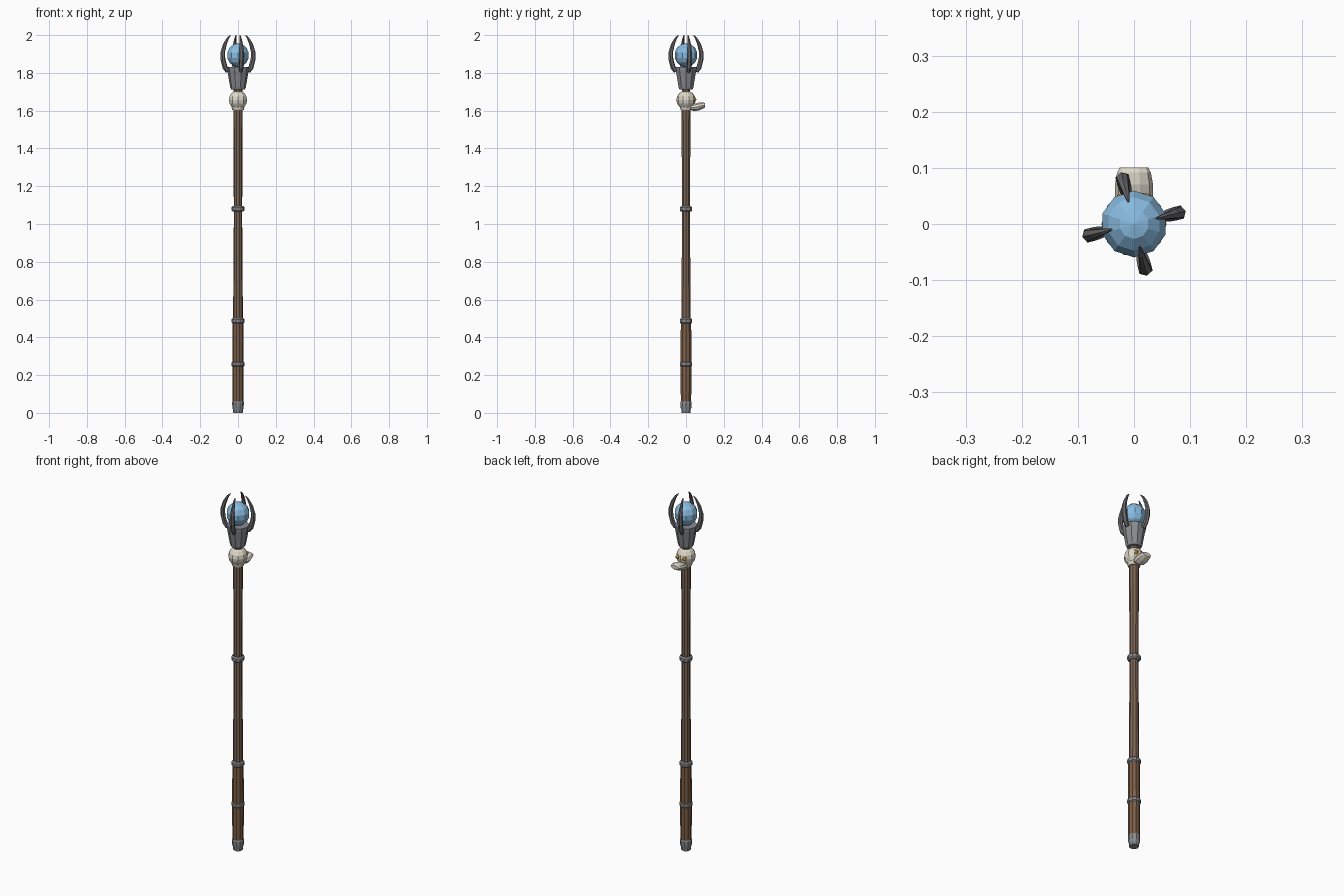
import bpy, bmesh
from math import sin, cos, pi, radians
from mathutils import Matrix, Vector

if "Cube" in bpy.data.objects:
    bpy.data.objects.remove(bpy.data.objects["Cube"])


def material(name, rgb):
    m = bpy.data.materials.new(name)
    m.diffuse_color = (*rgb, 1)
    m.use_nodes = True
    m.node_tree.nodes["Principled BSDF"].inputs["Base Color"].default_value = m.diffuse_color
    return m


WOOD = material("wood", (0.20, 0.13, 0.085))
GRIP = material("grip_leather", (0.21, 0.115, 0.065))
STEEL = material("steel", (0.25, 0.26, 0.28))
IRON = material("dark_iron", (0.14, 0.14, 0.15))
BONE = material("bone", (0.72, 0.68, 0.58))
AMBER = material("amber", (0.75, 0.35, 0.05))
GLASS = material("blue_glass", (0.25, 0.50, 0.75))


def add_mesh(name, bm, mat):
    bmesh.ops.recalc_face_normals(bm, faces=bm.faces)
    mesh = bpy.data.meshes.new(name)
    bm.to_mesh(mesh)
    bm.free()
    mesh.materials.append(mat)
    ob = bpy.data.objects.new(name, mesh)
    bpy.context.collection.objects.link(ob)
    return ob


def loft(name, rings, mat):
    """Skin a list of equal-length vertex rings and cap both ends."""
    bm = bmesh.new()
    loops = [[bm.verts.new(p) for p in ring] for ring in rings]
    n = len(loops[0])
    for a, b in zip(loops, loops[1:]):
        for i in range(n):
            j = (i + 1) % n
            bm.faces.new((a[i], a[j], b[j], b[i]))
    bm.faces.new(loops[0])
    bm.faces.new(loops[-1])
    return add_mesh(name, bm, mat)


def lathe(name, profile, mat, sides=10):
    """Turn an (radius, height) profile around the z axis."""
    angles = [2 * pi * i / sides for i in range(sides)]
    return loft(name, [[(r * cos(a), r * sin(a), z) for a in angles]
                       for r, z in profile], mat)


def ball(name, centre, scale, mat, seg=10, rings=7):
    bm = bmesh.new()
    bmesh.ops.create_uvsphere(bm, u_segments=seg, v_segments=rings, radius=1,
        matrix=Matrix.Translation(centre) @ Matrix.Diagonal((*scale, 1)))
    return add_mesh(name, bm, mat)


# Shaft and grip
lathe("shaft", [(0.027, 0.04), (0.026, 0.5), (0.022, 1.05), (0.025, 1.6),
                (0.023, 1.73)], WOOD)
lathe("grip", [(0.029, 0.05), (0.030, 0.26), (0.029, 0.49)], GRIP)

# Foot cap and the three metal bands
lathe("foot_cap", [(0.025, 0), (0.026, 0.015), (0.030, 0.03), (0.031, 0.055),
                   (0.027, 0.068)], STEEL)
for i, z in enumerate((0.258, 0.487, 1.08)):
    lathe(f"band_{i + 1}", [(0.027, z - 0.015), (0.034, z - 0.008),
                            (0.034, z + 0.008), (0.027, z + 0.015)], STEEL)

# Skull: cranium, muzzle and glowing eyes, facing the back
ball("cranium", (0, 0, 1.657), (0.051, 0.051, 0.050), BONE, 10, 8)
lathe("skull_base", [(0.030, 1.603), (0.036, 1.625)], BONE)
muzzle = []
for y, z, w, h in ((0.025, 1.617, 0.027, 0.014), (0.045, 1.617, 0.034, 0.021),
                   (0.070, 1.623, 0.034, 0.022), (0.092, 1.628, 0.030, 0.017),
                   (0.101, 1.629, 0.025, 0.011)):
    muzzle.append([(w * cos(a), y, z + h * sin(a))
                   for a in (2 * pi * i / 10 for i in range(10))])
loft("muzzle", muzzle, BONE)
for side, s in (("left", -1), ("right", 1)):
    ball(f"{side}_eye", (s * 0.022, 0.044, 1.660), (0.011, 0.011, 0.011), AMBER, 8, 6)

# Flared socket and the orb
lathe("socket", [(0.037, 1.713), (0.041, 1.722), (0.057, 1.815),
                 (0.058, 1.832), (0.045, 1.832)], STEEL)
ball("orb", (0, 0, 1.894), (0.061, 0.061, 0.063), GLASS)

# Four curved claws: radius, height, radial half depth, tangential half width
CLAW = ((0.055, 1.808, 0.013, 0.010), (0.071, 1.830, 0.014, 0.013),
        (0.082, 1.870, 0.013, 0.014), (0.083, 1.910, 0.012, 0.012),
        (0.072, 1.950, 0.010, 0.009), (0.056, 1.982, 0.006, 0.006),
        (0.041, 2.000, 0.002, 0.002))
path = [Vector((r, 0, z)) for r, z, _, _ in CLAW]
for k in range(4):
    turn = Matrix.Rotation(radians(14 + 90 * k), 4, "Z")
    rings = []
    for i, (p, c) in enumerate(zip(path, CLAW)):
        t = (path[min(i + 1, 6)] - path[max(i - 1, 0)]).normalized()
        out = Vector((t.z, 0, -t.x))
        rings.append([turn @ (p + out * c[2] * cos(a) + Vector((0, c[3] * sin(a), 0)))
                      for a in (pi * j / 3 for j in range(6))])
    loft(f"claw_{k + 1}", rings, IRON)
